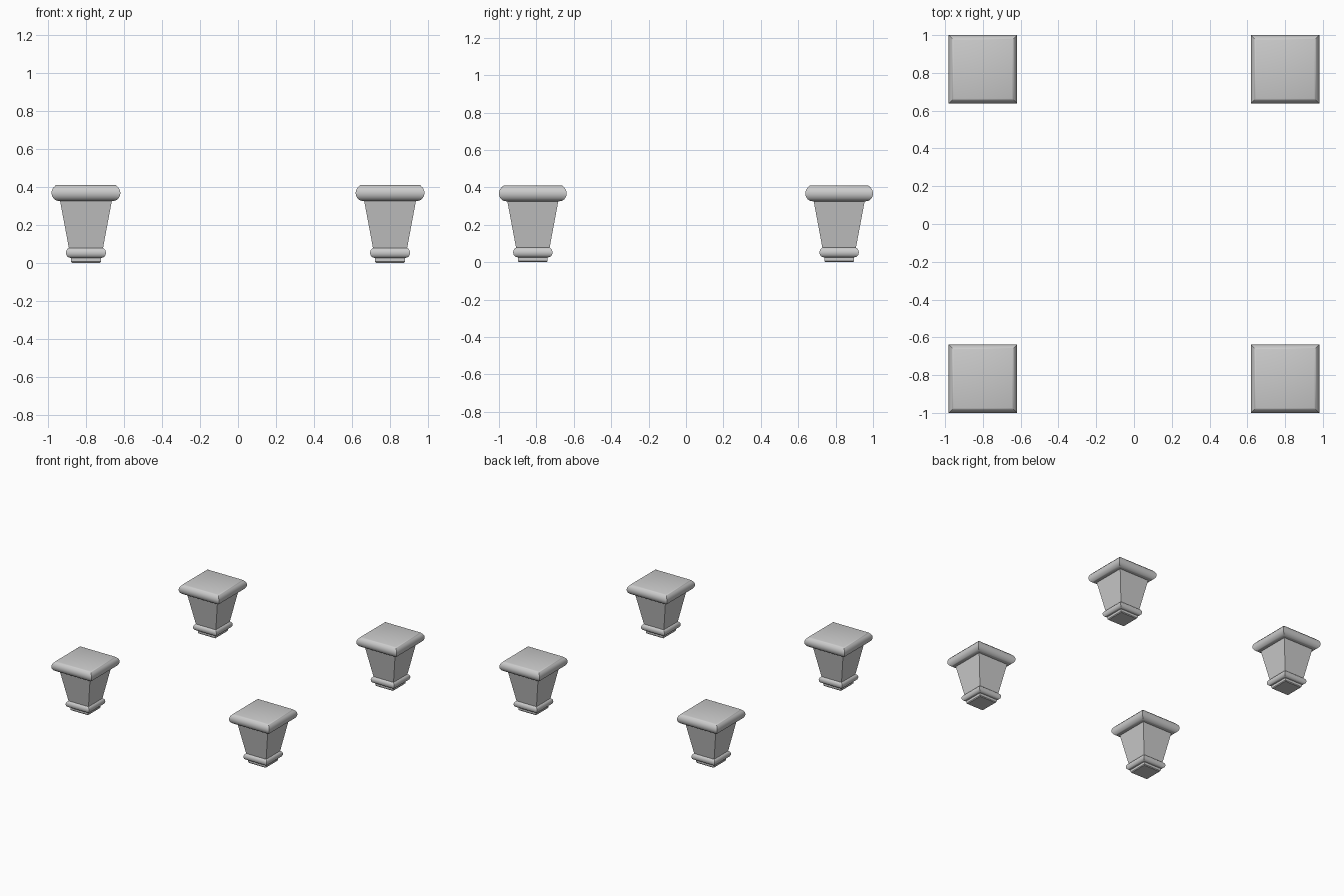
import bpy, bmesh, math

if "Cube" in bpy.data.objects:
    bpy.data.objects.remove(bpy.data.objects["Cube"])


def arc(cx, cz, rx, rz, a0, a1, n):
    """Points (half width, height) along an elliptical bead, angles in degrees."""
    return [(cx + rx * math.cos(math.radians(a0 + (a1 - a0) * i / n)),
             cz + rz * math.sin(math.radians(a0 + (a1 - a0) * i / n)))
            for i in range(n + 1)]


# Foot profile: plinth, small bead, flared shaft, large rounded collar, flat top
profile = [(0.074, 0.0), (0.079, 0.006), (0.079, 0.026)]
profile += arc(0.084, 0.053, 0.021, 0.026, -90, 90, 12)
profile += [(0.090, 0.079), (0.136, 0.325)]
profile += arc(0.142, 0.368, 0.039, 0.042, -90, 55, 14)
profile += [(0.160, 0.408), (0.155, 0.41)]


def square_sweep(name, points):
    """Run the profile round a square with mitred corners."""
    bm = bmesh.new()
    rings = [[bm.verts.new((sx * w, sy * w, z))
              for sx, sy in ((-1, -1), (1, -1), (1, 1), (-1, 1))]
             for w, z in points]
    for low, high in zip(rings, rings[1:]):
        for i in range(4):
            j = (i + 1) % 4
            bm.faces.new((low[i], low[j], high[j], high[i]))
    bm.faces.new(rings[0][::-1])
    bm.faces.new(rings[-1])
    bmesh.ops.recalc_face_normals(bm, faces=bm.faces)
    mesh = bpy.data.meshes.new(name)
    bm.to_mesh(mesh)
    bm.free()
    mesh.shade_smooth()
    mesh.set_sharp_from_angle(angle=math.radians(35))
    return mesh


# Four matching feet at the corners
foot_mesh = square_sweep("foot", profile)
for side, x in (("left", -0.80), ("right", 0.80)):
    for end, y in (("front", -0.819), ("back", 0.819)):
        foot = bpy.data.objects.new(f"{end}_{side}_foot", foot_mesh)
        foot.location = (x, y, 0)
        bpy.context.collection.objects.link(foot)
